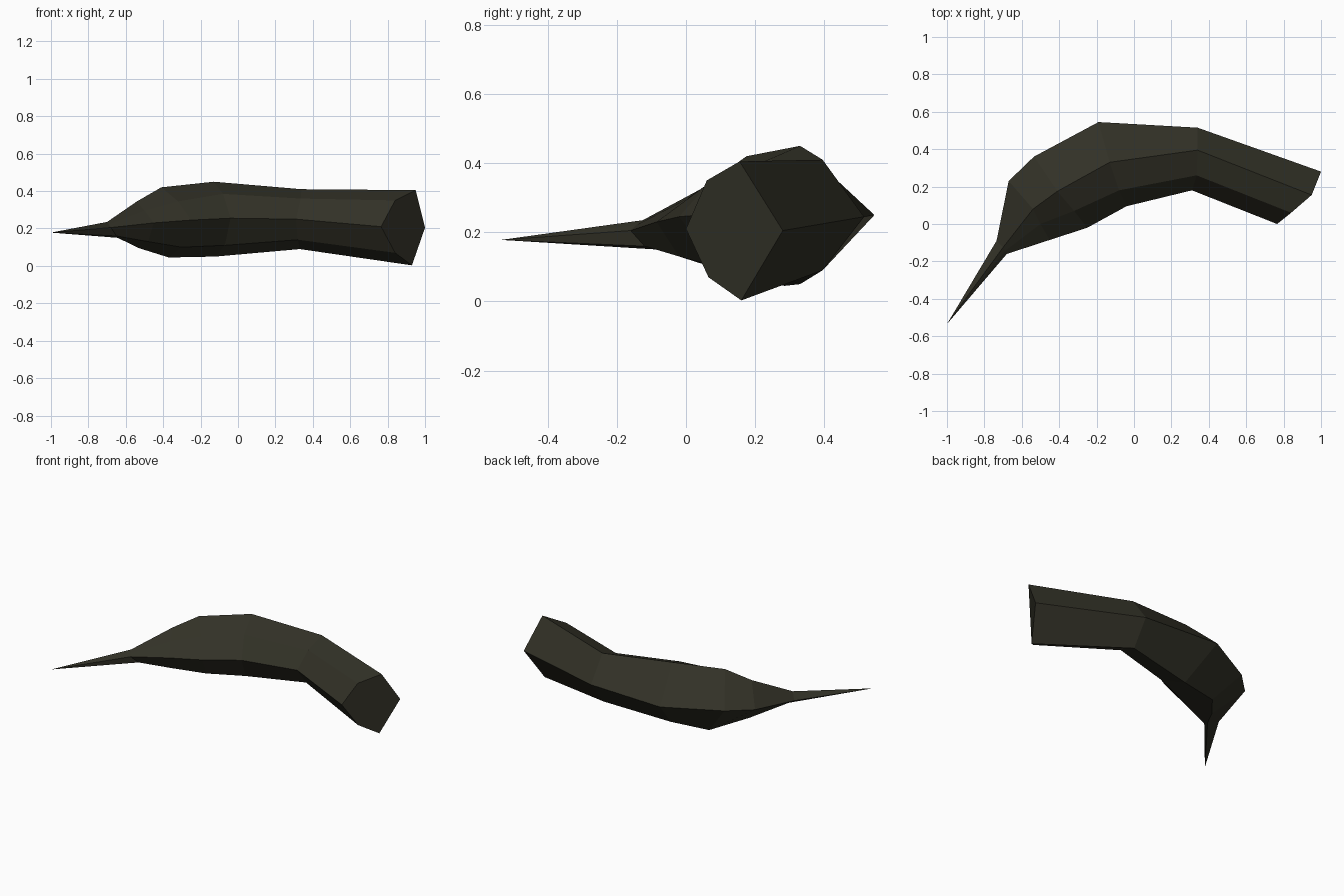
import bpy, bmesh

# Six-sided rings along the curved horn, each ordered:
# outer, top outer, top inner, inner, bottom inner, bottom outer
rings = [
    [(1.0, .28, .205), (.95, .155, .405), (.84, .06, .35), (.765, 0, .21), (.84, .065, .07), (.93, .16, .003)],
    [(.34, .515, .245), (.34, .395, .41), (.335, .26, .36), (.31, .18, .25), (.32, .26, .14), (.33, .395, .09)],
    [(-.19, .545, .25), (-.13, .33, .45), (-.08, .18, .385), (-.04, .095, .255), (-.07, .18, .11), (-.12, .33, .05)],
    [(-.535, .36, .245), (-.41, .175, .42), (-.32, .07, .345), (-.25, -.02, .245), (-.30, .09, .10), (-.37, .285, .045)],
    [(-.67, .23, .24), (-.54, .08, .345), (-.50, 0, .295), (-.45, -.085, .23), (-.48, -.02, .13), (-.53, .09, .095)],
    [(-.735, -.09, .195), (-.70, -.125, .235), (-.69, -.145, .22), (-.68, -.16, .205), (-.65, -.12, .16), (-.64, -.08, .15)],
]
tip_point = (-1.0, -.535, .178)

bm = bmesh.new()
loops = [[bm.verts.new(p) for p in ring] for ring in rings]

# Horn wall
for a, b in zip(loops, loops[1:]):
    for i in range(6):
        j = (i + 1) % 6
        bm.faces.new((a[i], a[j], b[j], b[i]))

# Pointed tip and closed base
tip = bm.verts.new(tip_point)
for i in range(6):
    bm.faces.new((loops[-1][i], loops[-1][(i + 1) % 6], tip))
bm.faces.new(loops[0])
bmesh.ops.recalc_face_normals(bm, faces=bm.faces)

mesh = bpy.data.meshes.new("curved_horn")
bm.to_mesh(mesh)
bm.free()
horn = bpy.data.objects.new("curved_horn", mesh)
bpy.context.collection.objects.link(horn)

# Dark olive horn colour
mat = bpy.data.materials.new("dark olive")
mat.diffuse_color = (.032, .031, .020, 1)
mesh.materials.append(mat)
